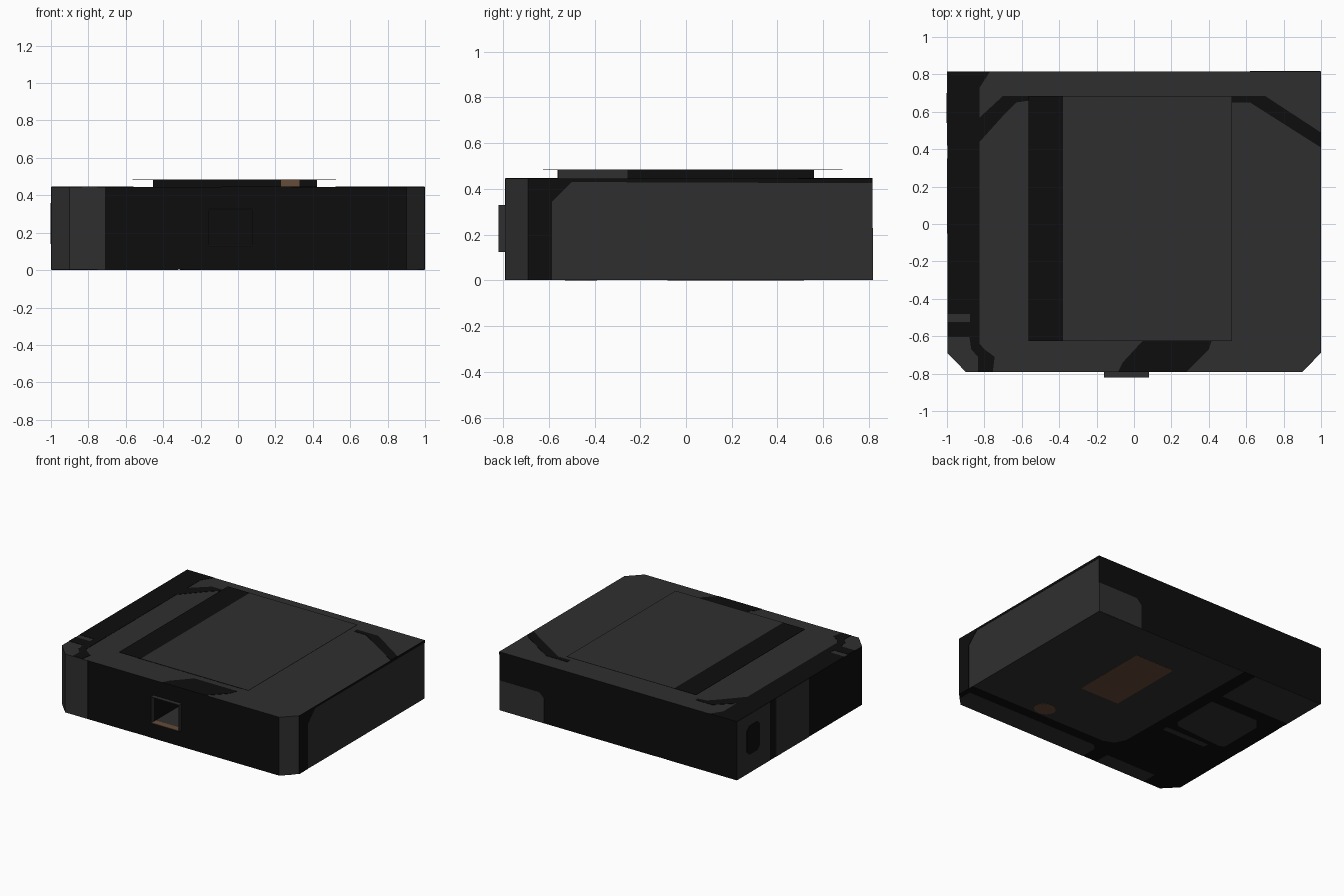
import bpy, bmesh, math

if "Cube" in bpy.data.objects:
    bpy.data.objects.remove(bpy.data.objects["Cube"])

def material(name, rgb):
    m = bpy.data.materials.new(name)
    m.diffuse_color = (*rgb, 1)
    m.use_nodes = True
    m.node_tree.nodes["Principled BSDF"].inputs["Base Color"].default_value = m.diffuse_color
    return m

BLACK = material("black", (0.004, 0.004, 0.004))
GREY = material("dark grey", (0.028, 0.028, 0.028))
BROWN = material("brown", (0.13, 0.072, 0.04))
T = 0.002  # thickness of painted plates

def prism(name, axis, lo, hi, pts, *mats):
    """Extrude a 2D outline along an axis (0=x, 1=y, 2=z)."""
    bm = bmesh.new()
    def ring(v):
        out = []
        for p in pts:
            c = list(p)
            c.insert(axis, v)
            out.append(bm.verts.new(c))
        return out
    a, b = ring(lo), ring(hi)
    bm.faces.new(a)
    bm.faces.new(b)
    n = len(pts)
    for i in range(n):
        j = (i + 1) % n
        bm.faces.new((a[i], a[j], b[j], b[i]))
    bmesh.ops.recalc_face_normals(bm, faces=bm.faces)
    me = bpy.data.meshes.new(name)
    bm.to_mesh(me)
    bm.free()
    for m in mats:
        me.materials.append(m)
    ob = bpy.data.objects.new(name, me)
    bpy.context.collection.objects.link(ob)
    return ob

def rect(u0, u1, v0, v1):
    return [(u0, v0), (u1, v0), (u1, v1), (u0, v1)]

# Body: box with two chamfered front corners
W, F, B, H = 0.998, -0.79, 0.815, 0.445
body = prism("body", 2, T, H,
             [(-0.9, F), (0.9, F), (W, -0.69), (W, B), (-W, B), (-W, -0.69)],
             BLACK, GREY)
for f in body.data.polygons:
    n = f.normal
    chamfer = n.y < -0.3 and abs(n.x) > 0.3
    f.material_index = int(n.z > 0.9 or n.x > 0.9 or chamfer)

# Port: shallow frame on the front, with a deep open slot
port = prism("port_frame", 1, -0.82, F, rect(-0.16, 0.08, 0.125, 0.33), GREY)
cutter = prism("slot_cutter", 1, -0.9, -0.4, rect(-0.155, 0.075, 0.13, 0.325), BLACK)
for ob in (body, port):
    mod = ob.modifiers.new("slot", 'BOOLEAN')
    mod.operation = 'DIFFERENCE'
    mod.solver = 'EXACT'
    mod.object = cutter
    bpy.context.view_layer.objects.active = ob
    bpy.ops.object.modifier_apply(modifier=mod.name)
bpy.data.objects.remove(cutter)
prism("slot_floor", 2, 0.13, 0.13 + T, rect(-0.154, 0.074, -0.77, -0.4), GREY)
prism("slot_lip", 2, 0.13, 0.13 + T, rect(-0.154, 0.074, -0.82, -0.77), BROWN)

# Raised lid: inset riser under a thin overhanging panel
prism("lid_riser", 2, H, 0.483, rect(-0.455, 0.42, -0.56, 0.56), BLACK)
prism("riser_side_patch", 0, 0.42, 0.42 + T, rect(-0.56, -0.255, H, 0.483), GREY)
prism("riser_front_patch", 1, -0.56 - T, -0.56, rect(0.23, 0.33, H, 0.483), BROWN)
prism("lid_panel", 2, 0.483, 0.485, rect(-0.38, 0.525, -0.625, 0.685), GREY)
prism("lid_stripe", 2, 0.483, 0.485, rect(-0.565, -0.38, -0.625, 0.685), BLACK)

# Painted marks on the top
top_marks = {
    "top_side_strip": [(-W, B), (-0.77, B), (-0.825, 0.73), (-0.825, -0.64),
                       (-0.80, -0.67), (-0.745, -0.71), (-0.755, F), (-0.835, F),
                       (-0.835, -0.71), (-0.87, -0.67), (-0.88, -0.605), (-W, -0.605),
                       (-W, -0.525), (-0.877, -0.525), (-0.877, -0.48), (-W, -0.48)],
    "top_left_band": [(-0.825, 0.57), (-0.70, 0.685), (-0.56, 0.685), (-0.56, 0.66),
                      (-0.63, 0.65), (-0.69, 0.59), (-0.825, 0.44)],
    "top_right_band": [(0.52, 0.685), (0.70, 0.685), (W, 0.49), (W, 0.41),
                       (0.62, 0.65), (0.52, 0.65)],
    "top_front_patch": [(0.06, -0.61), (0.42, -0.61), (0.40, -0.67), (0.28, F),
                        (-0.085, F), (-0.06, -0.74)],
}
for name, pts in top_marks.items():
    prism(name, 2, H, H + T, pts, BLACK)

# Painted marks on the sides
prism("front_patch", 1, F - T, F, rect(-0.9, -0.71, T, H), GREY)
prism("right_strip", 0, W, W + T,
      [(-0.69, T), (-0.585, T), (-0.585, 0.345), (-0.50, 0.43), (B, 0.425),
       (B, H), (-0.69, H)], BLACK)
prism("back_patch", 1, B, B + T,
      [(0.62, T), (W, T), (W, 0.23), (0.66, 0.23), (0.62, 0.19)], GREY)
prism("left_rear_patch", 0, -W - T, -W, rect(0.42, B, T, H), GREY)
prism("left_middle_patch", 0, -W - T, -W, rect(-0.05, 0.35, T, H), GREY)
prism("left_window", 0, -W - 2 * T, -W - T,
      [(0.54, 0.17), (0.57, 0.14), (0.67, 0.14), (0.70, 0.17),
       (0.70, 0.33), (0.67, 0.36), (0.57, 0.36), (0.54, 0.33)], BLACK)

# Painted marks on the underside
under_marks = {
    "under_main_panel": [(W, B), (-0.31, B), (-0.29, -0.43), (-0.25, -0.51),
                         (-0.17, -0.54), (W, -0.54)],
    "under_front_panel": [(0.96, -0.62), (-0.16, -0.62), (-0.20, -0.66), (-0.20, F),
                          (0.9, F), (0.96, -0.73)],
    "under_corner_panel": rect(-0.75, -0.32, F, -0.67),
    "under_middle_panel": [(-0.40, 0.36), (-0.80, 0.36), (-0.87, 0.28), (-0.87, -0.06),
                           (-0.83, -0.08), (-0.44, -0.05), (-0.40, -0.01)],
    "under_rear_panel": rect(-W, -0.41, 0.46, B),
    "under_thin_strip": rect(-0.76, -0.39, -0.155, -0.11),
}
for name, pts in under_marks.items():
    prism(name, 2, 0.001, T, pts, GREY)
prism("under_brown_panel", 2, 0, 0.001, rect(0.08, 0.41, -0.08, 0.515), BROWN)
prism("under_brown_dot", 2, 0, 0.001,
      [(0.417 + 0.08 * math.cos(i * math.tau / 16), -0.46 + 0.07 * math.sin(i * math.tau / 16))
       for i in range(16)], BROWN)
